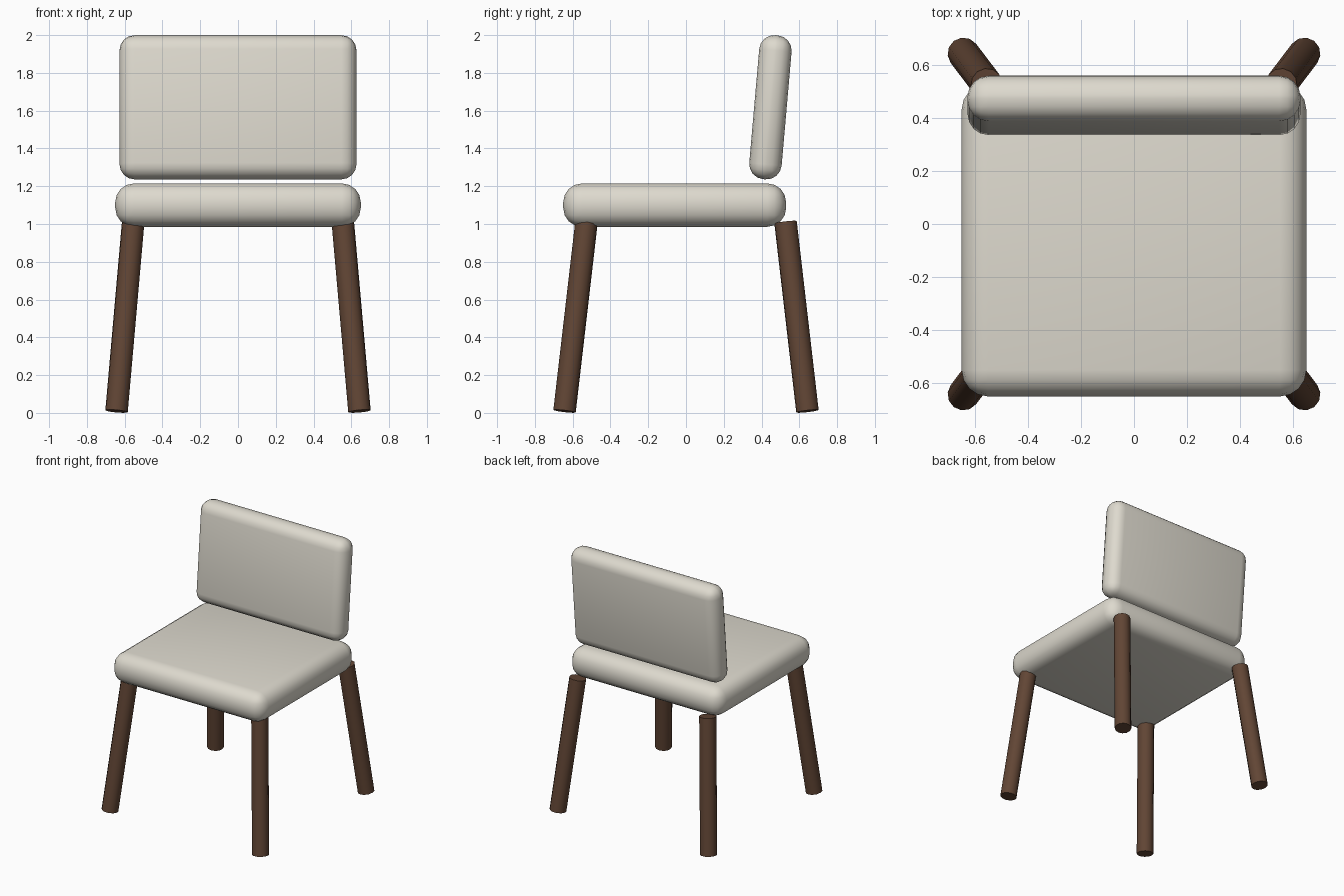
import bpy, math
from mathutils import Vector

if "Cube" in bpy.data.objects:
    bpy.data.objects.remove(bpy.data.objects["Cube"])


def material(name, color):
    m = bpy.data.materials.new(name)
    m.diffuse_color = color
    m.use_nodes = True
    m.node_tree.nodes["Principled BSDF"].inputs["Base Color"].default_value = m.diffuse_color
    return m


fabric = material("fabric", (0.73, 0.70, 0.62, 1))
wood = material("wood", (0.12, 0.06, 0.035, 1))


def finish(ob, name, mat, angle):
    ob.name = name
    ob.data.materials.append(mat)
    bpy.ops.object.shade_smooth_by_angle(angle=math.radians(angle))


def cushion(name, size, center, radius, tilt=0):
    bpy.ops.mesh.primitive_cube_add(size=1, location=center)
    ob = bpy.context.object
    ob.scale = size
    bpy.ops.object.transform_apply(location=False, rotation=False, scale=True)
    mod = ob.modifiers.new("round", 'BEVEL')
    mod.width = radius
    mod.segments = 4
    bpy.ops.object.modifier_apply(modifier=mod.name)
    ob.rotation_euler.x = math.radians(tilt)
    finish(ob, name, fabric, 40)


def leg(name, bottom, top, radius=0.06):
    a, b = Vector(bottom), Vector(top)
    d = b - a
    bpy.ops.mesh.primitive_cylinder_add(vertices=12, radius=radius,
                                        depth=d.length, location=(a + b) / 2)
    ob = bpy.context.object
    ob.rotation_euler = d.to_track_quat('Z', 'Y').to_euler()
    finish(ob, name, wood, 40)


# Seat and tilted backrest cushions
cushion("seat", (1.30, 1.18, 0.23), (0, -0.06, 1.10), 0.10)
cushion("backrest", (1.255, 0.172, 0.765), (0, 0.447, 1.618), 0.08, -5)

# Four splayed legs
for sx, side in ((-1, "left"), (1, "right")):
    for sy, end in ((-1, "front"), (1, "back")):
        leg(f"{end}_{side}_leg", (sx * 0.643, sy * 0.643, 0.009),
            (sx * 0.555, sy * 0.527, 1.009))
